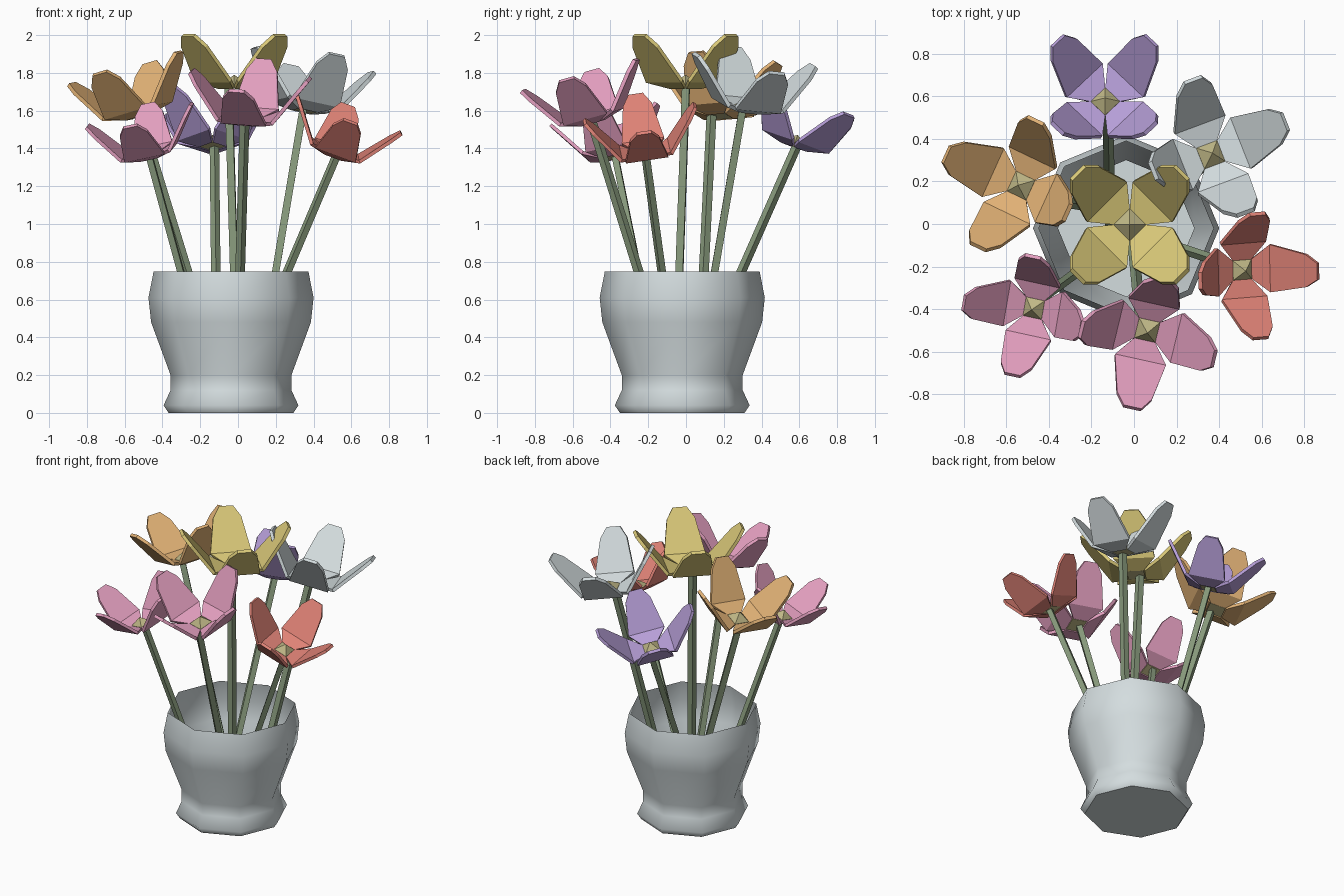
import bpy, bmesh, math
from mathutils import Vector, Matrix

if "Cube" in bpy.data.objects:
    bpy.data.objects.remove(bpy.data.objects["Cube"])


def material(name, r, g, b):
    m = bpy.data.materials.new(name)
    lin = [((c / 255 + 0.055) / 1.055) ** 2.4 for c in (r, g, b)]
    m.diffuse_color = (*lin, 1)
    m.use_nodes = True
    m.node_tree.nodes["Principled BSDF"].inputs["Base Color"].default_value = m.diffuse_color
    return m


WHITE = material("pale_grey", 212, 221, 223)
GREEN = material("stem_green", 137, 155, 125)
KHAKI = material("centre_khaki", 192, 184, 135)
YELLOW = material("yellow", 220, 203, 122)
ORANGE = material("orange", 226, 178, 118)
PINK = material("pink", 226, 158, 190)
RED = material("red", 226, 132, 120)
PURPLE = material("purple", 182, 158, 215)


def make_object(name, bm, mat):
    bmesh.ops.recalc_face_normals(bm, faces=bm.faces)
    me = bpy.data.meshes.new(name)
    bm.to_mesh(me)
    bm.free()
    me.materials.append(mat)
    ob = bpy.data.objects.new(name, me)
    bpy.context.collection.objects.link(ob)
    return ob


# Vase: an open eight-sided shell, smooth walls, flat base
def make_vase():
    profile = [(0.33, 0), (0.357, 0.04), (0.32, 0.12), (0.32, 0.2),
               (0.423, 0.48), (0.437, 0.61), (0.41, 0.748)]
    bm = bmesh.new()
    rings = []
    for r, z in profile:
        rings.append([bm.verts.new((-0.037 + r * math.cos(i * math.pi / 4),
                                    -0.02 + r * math.sin(i * math.pi / 4), z))
                      for i in range(8)])
    for a, b in zip(rings, rings[1:]):
        for i in range(8):
            j = (i + 1) % 8
            bm.faces.new((a[i], a[j], b[j], b[i])).smooth = True
    base = bm.faces.new(rings[0][::-1])
    for e in base.edges:
        e.smooth = False
    make_object("vase", bm, WHITE)


# Petals: four bent blades around a square, thickened downward
def make_petals(name, frame, scale, mat):
    outline = [(0.053, 0.053, 0), (0.15, 0.132, 0.03),
               (0.29, 0.09, 0.213), (0.335, 0.045, 0.27)]
    bm = bmesh.new()
    for k in range(4):
        turn = frame @ Matrix.Rotation(k * math.pi / 2, 4, 'Z')
        left = [bm.verts.new(turn @ Vector((u, v, z))) for u, v, z in outline]
        right = [bm.verts.new(turn @ Vector((u, -v, z))) for u, v, z in outline]
        bm.faces.new((right[0], right[1], left[1], left[0]))
        bm.faces.new((right[1], right[2], right[3], left[3], left[2], left[1]))
    up = frame.to_3x3() @ Vector((0, 0, 1))
    ob = make_object(name, bm, mat)
    # keep all blades facing up so the thickness goes underneath
    bm = bmesh.new()
    bm.from_mesh(ob.data)
    bm.normal_update()
    bmesh.ops.reverse_faces(bm, faces=[f for f in bm.faces if f.normal.dot(up) < 0])
    bm.to_mesh(ob.data)
    bm.free()
    mod = ob.modifiers.new("thickness", 'SOLIDIFY')
    mod.thickness = 0.022 * scale
    mod.offset = -1


# Flower centre: a small pyramid closing the square between the petals
def make_centre(name, frame):
    bm = bmesh.new()
    h = 0.054
    corners = [(h, h), (-h, h), (-h, -h), (h, -h)]
    low = [bm.verts.new(frame @ Vector((x, y, -0.018))) for x, y in corners]
    mid = [bm.verts.new(frame @ Vector((x, y, 0.002))) for x, y in corners]
    tip = bm.verts.new(frame @ Vector((0, 0, 0.055)))
    bm.faces.new(low)
    for i in range(4):
        j = (i + 1) % 4
        bm.faces.new((low[i], low[j], mid[j], mid[i]))
        bm.faces.new((mid[i], mid[j], tip))
    make_object(name, bm, KHAKI)


# Stem: a straight four-sided rod
def make_stem(name, foot, top, radius):
    foot, top = Vector(foot), Vector(top)
    d = top - foot
    m = Matrix.Translation((foot + top) / 2) @ d.to_track_quat('Z', 'Y').to_matrix().to_4x4()
    bm = bmesh.new()
    bmesh.ops.create_cone(bm, cap_ends=True, segments=4, radius1=radius,
                          radius2=radius, depth=d.length, matrix=m)
    make_object(name, bm, GREEN)


make_vase()

# name, colour, head position, axis, spin, scale, stem foot, stem top
flowers = [
    ("yellow", YELLOW, (-0.02, -0.003, 1.735), (0, 0, 1), 45, 1.0,
     (0.0, -0.06, 0.04), (-0.05, 0.0, 1.735)),
    ("white", WHITE, (0.36, 0.325, 1.615), (0.16, 0.16, 1), 21, 0.98,
     (0.08, 0.03, 0.04), (0.345, 0.3, 1.61)),
    ("purple", PURPLE, (-0.135, 0.575, 1.425), (-0.02, 0.36, 1), 45, 0.9,
     (-0.11, -0.02, 0.04), (-0.125, 0.59, 1.42)),
    ("orange", ORANGE, (-0.53, 0.18, 1.585), (-0.28, 0.04, 1), 65, 0.95,
     (-0.05, 0.06, 0.04), (-0.525, 0.135, 1.58)),
    ("left_pink", PINK, (-0.47, -0.395, 1.365), (-0.25, -0.17, 1), 79, 0.84,
     (-0.11, -0.11, 0.04), (-0.47, -0.375, 1.36)),
    ("front_pink", PINK, (0.062, -0.498, 1.552), (0.01, -0.28, 1), 77, 0.93,
     (-0.01, -0.03, 0.04), (0.035, -0.5, 1.545)),
    ("red", RED, (0.508, -0.215, 1.375), (0.38, -0.14, 1), 3, 0.86,
     (-0.04, -0.03, 0.04), (0.525, -0.215, 1.37)),
]

for name, mat, pos, axis, spin, s, foot, top in flowers:
    tilt = Vector((0, 0, 1)).rotation_difference(Vector(axis)).to_matrix().to_4x4()
    frame = (Matrix.Translation(pos) @ tilt
             @ Matrix.Rotation(math.radians(spin), 4, 'Z') @ Matrix.Scale(s, 4))
    make_petals(name + "_petals", frame, s, mat)
    make_centre(name + "_centre", frame)
    make_stem(name + "_stem", foot, top, 0.028 * s)
